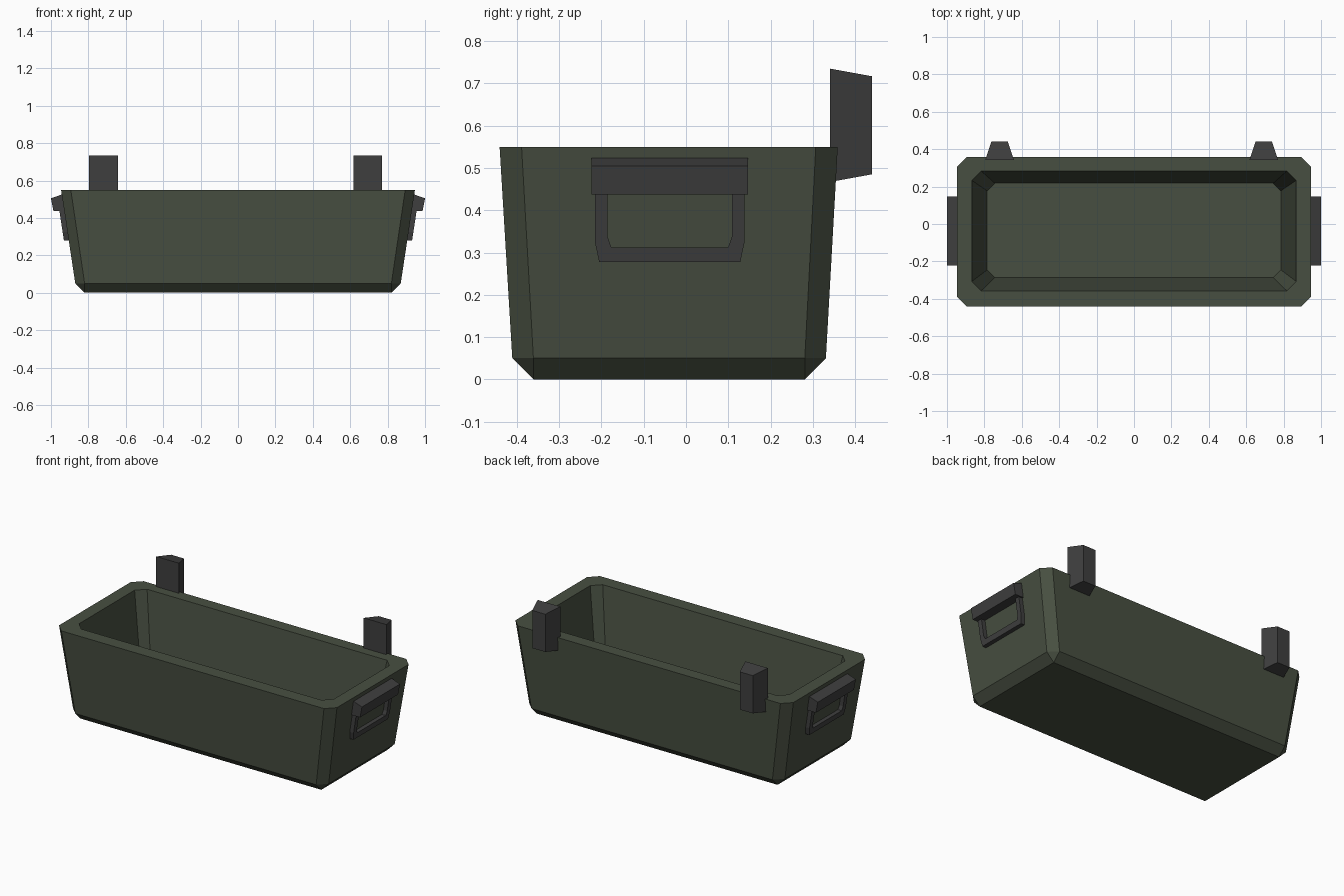
import bpy, bmesh
from mathutils import Vector

if "Cube" in bpy.data.objects:
    bpy.data.objects.remove(bpy.data.objects["Cube"])


def material(name, rgb):
    m = bpy.data.materials.new(name)
    m.diffuse_color = (*rgb, 1)
    m.use_nodes = True
    m.node_tree.nodes["Principled BSDF"].inputs["Base Color"].default_value = m.diffuse_color
    return m


green = material("olive green", (0.064, 0.078, 0.053))
grey = material("dark grey", (0.049, 0.049, 0.049))


def finish(name, bm, mat):
    bmesh.ops.remove_doubles(bm, verts=bm.verts, dist=1e-4)
    bmesh.ops.recalc_face_normals(bm, faces=bm.faces)
    me = bpy.data.meshes.new(name)
    bm.to_mesh(me)
    bm.free()
    me.materials.append(mat)
    ob = bpy.data.objects.new(name, me)
    bpy.context.collection.objects.link(ob)
    return ob


def octagon(hx, hy, cy, z, c):
    pts = [(hx, hy - c), (hx - c, hy), (c - hx, hy), (-hx, hy - c),
           (-hx, c - hy), (c - hx, -hy), (hx - c, -hy), (hx, c - hy)]
    return [(x, y + cy, z) for x, y in pts]


def loft(name, rings, mat, caps=True):
    """Skin closed rings of equal point count; without caps the ends are joined."""
    bm = bmesh.new()
    vs = [[bm.verts.new(p) for p in r] for r in rings]
    n = len(vs[0])
    pairs = list(zip(vs, vs[1:]))
    if not caps:
        pairs.append((vs[-1], vs[0]))
    for a, b in pairs:
        for i in range(n):
            j = (i + 1) % n
            bm.faces.new((a[i], a[j], b[j], b[i]))
    if caps:
        bm.faces.new(vs[0])
        bm.faces.new(vs[-1])
    return finish(name, bm, mat)


# Tray: base, bottom chamfer, outer wall, rim, inner wall, floor
bm = bmesh.new()
rings = [octagon(0.82, 0.321, -0.04, 0, 0),
         octagon(0.87, 0.371, -0.04, 0.05, 0.05),
         octagon(0.946, 0.40, -0.041, 0.55, 0.052),
         octagon(0.867, 0.32, -0.037, 0.55, 0.05),
         octagon(0.785, 0.252, -0.034, 0.08, 0.041)]
for a, b in zip(rings, rings[1:]):
    for i in range(8):
        j = (i + 1) % 8
        pts = [a[i], a[j], b[j], b[i]]
        if (Vector(a[i]) - Vector(a[j])).length < 1e-6:
            pts = [a[i], b[j], b[i]]
        bm.faces.new([bm.verts.new(p) for p in pts])
bm.faces.new([bm.verts.new(p) for p in rings[0][::2]])
bm.faces.new([bm.verts.new(p) for p in rings[-1]])
finish("tray", bm, green)

# Hinge posts on the back: wide against the tray, narrow outside
for side, cx in (("left", -0.719), ("right", 0.694)):
    def section(y, hw, z0, z1):
        return [(cx - hw, y, z0), (cx + hw, y, z0), (cx + hw, y, z1), (cx - hw, y, z1)]
    loft("hinge_" + side, [section(0.341, 0.077, 0.467, 0.735),
                           section(0.44, 0.044, 0.485, 0.717)], grey)


def wall(z):
    return 0.87 + (z - 0.05) * 0.152


# Carry handles at both ends
for side, s in (("left", -1), ("right", 1)):
    # Bracket: side profile swept along y
    prof = [(0.92, 0.524), (0.945, 0.524), (1.0, 0.505), (0.987, 0.437), (0.915, 0.437)]
    loft("handle_bracket_" + side,
         [[(s * x, y, z) for x, z in prof] for y in (-0.223, 0.147)], grey)
    # U-shaped grip lying against the sloped wall
    cy = -0.0385
    outer = [(-0.177, 0.45), (-0.177, 0.325), (-0.167, 0.278)]
    inner = [(-0.147, 0.45), (-0.147, 0.337), (-0.138, 0.312)]
    outer += [(-y, z) for y, z in reversed(outer)]
    inner += [(-y, z) for y, z in reversed(inner)]

    def rib(o, i):
        return [(s * (wall(z) + d), cy + y, z)
                for (y, z), d in ((o, -0.005), (o, 0.026), (i, 0.026), (i, -0.005))]
    loft("handle_grip_" + side, [rib(o, i) for o, i in zip(outer, inner)], grey)
